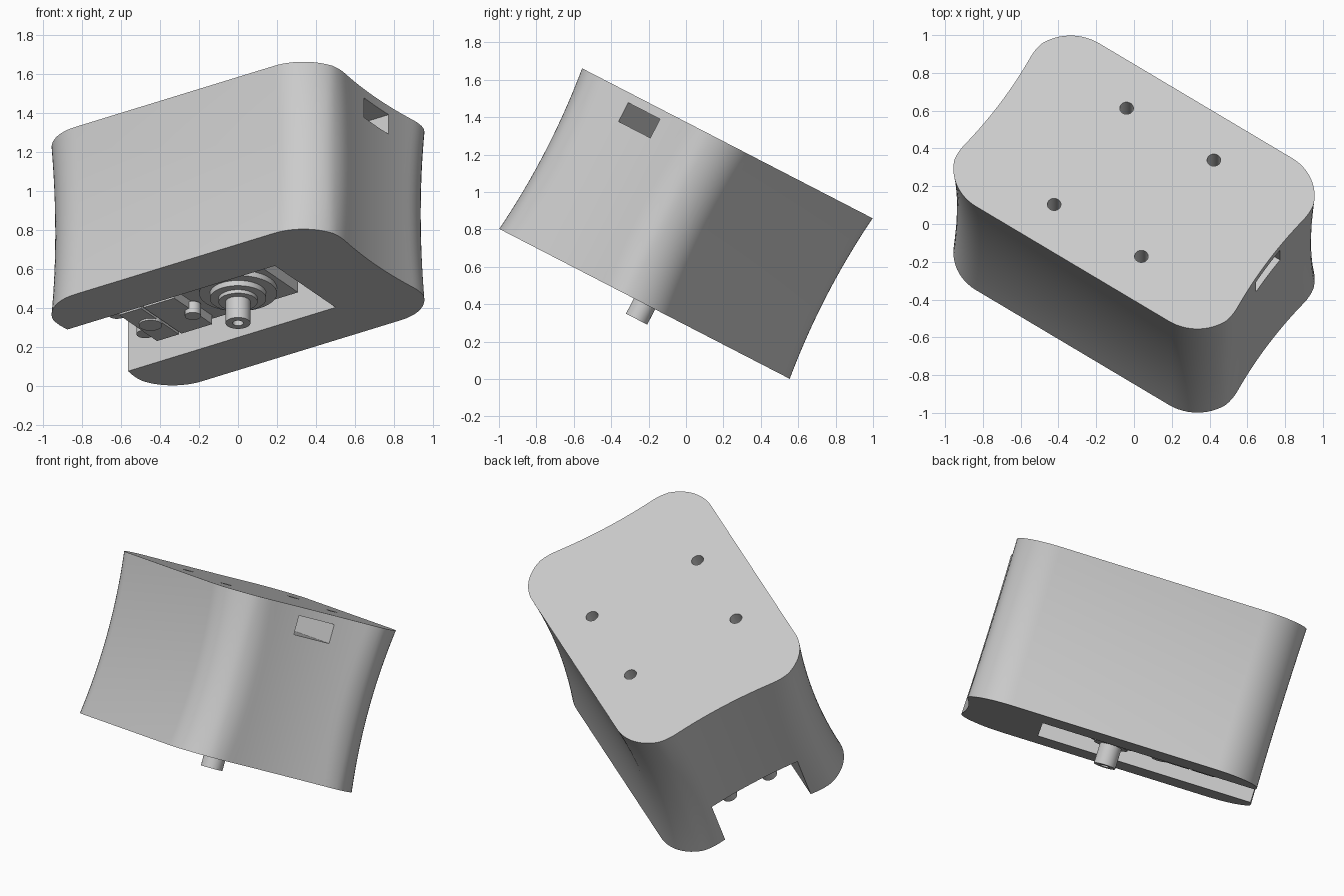
import bpy, bmesh
from math import radians, sin, cos, pi
from mathutils import Matrix, Vector

cube = bpy.data.objects.get("Cube")
if cube:
    bpy.data.objects.remove(cube, do_unlink=True)

grey = bpy.data.materials.new("light_grey")
grey.use_nodes = True
COLOUR = (0.6, 0.6, 0.6, 1)
grey.diffuse_color = COLOUR
grey.node_tree.nodes["Principled BSDF"].inputs["Base Color"].default_value = COLOUR

# Housing sits tilted: local z runs from its open underside to its flat top
POSE = (Matrix.Translation((0, -0.222, 0.402))
        @ Matrix.Rotation(radians(-27.3), 4, 'X')
        @ Matrix.Rotation(radians(-33.8), 4, 'Z'))
A, B, R, H = 0.885, 0.585, 0.27, 0.966
DIP = 0.034


def finish(bm, name):
    bmesh.ops.recalc_face_normals(bm, faces=bm.faces)
    mesh = bpy.data.meshes.new(name)
    bm.to_mesh(mesh)
    bm.free()
    obj = bpy.data.objects.new(name, mesh)
    bpy.context.collection.objects.link(obj)
    mesh.materials.append(grey)
    obj.matrix_world = POSE
    return obj


def box(name, x0, x1, y0, y1, z0, z1):
    bm = bmesh.new()
    mid = Vector((x0 + x1, y0 + y1, z0 + z1)) / 2
    bmesh.ops.create_cube(bm, size=1, matrix=Matrix.Translation(mid)
                          @ Matrix.Diagonal((x1 - x0, y1 - y0, z1 - z0, 1)))
    return finish(bm, name)


def disc(name, x, y, r, z0, z1, sides=40):
    bm = bmesh.new()
    bmesh.ops.create_cone(bm, cap_ends=True, segments=sides, radius1=r, radius2=r,
                          depth=z1 - z0, matrix=Matrix.Translation((x, y, (z0 + z1) / 2)))
    return finish(bm, name)


def activate(obj):
    bpy.ops.object.select_all(action='DESELECT')
    obj.select_set(True)
    bpy.context.view_layer.objects.active = obj


def cut(obj, cutters):
    for cutter in cutters:
        cutter.hide_render = True
        mod = obj.modifiers.new("cut", 'BOOLEAN')
        mod.operation = 'DIFFERENCE'
        mod.solver = 'EXACT'
        mod.object = cutter
        activate(obj)
        bpy.ops.object.modifier_apply(modifier=mod.name)
        bpy.data.objects.remove(cutter, do_unlink=True)


def outline(half_y):
    """Rounded rectangle with hollowed short ends."""
    pts = []
    for k, (sx, sy) in enumerate([(1, 1), (-1, 1), (-1, -1), (1, -1)]):
        for i in range(17):
            t = (k + i / 16) * pi / 2
            pts.append((sx * (A - R) + R * cos(t), sy * (half_y - R) + R * sin(t)))
        if k in (0, 2):
            continue
        # extra points along the short end
        span = half_y - R
        for i in range(1, 16):
            pts.append((sx * A, -sx * span * (-1 + i / 8) * -1))
    out = []
    for x, y in pts:
        dip = DIP * max(0, 1 - (y / 0.42) ** 2)
        out.append((x - dip if x > 0 else x + dip, y))
    return out


# Housing with long sides bowed inwards
bm = bmesh.new()
rings = []
STEPS = 20
for i in range(STEPS + 1):
    t = i / STEPS
    half_y = B - DIP * (1 - (2 * t - 1) ** 2)
    rings.append([bm.verts.new((x, y, t * H)) for x, y in outline(half_y)])
for low, high in zip(rings, rings[1:]):
    for j in range(len(low)):
        k = (j + 1) % len(low)
        bm.faces.new((low[j], low[k], high[k], high[j]))
bm.faces.new(rings[0])
bm.faces.new(rings[-1])
housing = finish(bm, "housing")

# Underside channel, end socket and four screw holes
cutters = [box("channel_cutter", -1.2, 0.415, -0.28, 0.28, -0.2, 0.29),
           box("socket_cutter", 0.35, 1.2, -0.115, 0.115, H - 0.163, H - 0.05)]
for sx in (-1, 1):
    for sy in (-1, 1):
        cutters.append(disc("hole_cutter", sx * 0.278, sy * 0.345, 0.036, H - 0.25, H + 0.1))
cut(housing, cutters)

# Mechanism inside the channel
parts = [housing,
         box("mechanism_body", -0.62, 0.23, -0.21, 0.21, 0.11, 0.29),
         disc("large_flange", 0, 0, 0.2, 0.08, 0.12),
         disc("small_flange", 0, 0, 0.145, 0.05, 0.09),
         disc("collar", 0, 0, 0.1, 0.03, 0.06),
         box("cover_plate", -0.47, -0.28, -0.17, 0.18, 0.06, 0.12),
         box("end_plate", -0.62, -0.485, -0.17, 0.18, 0.06, 0.12),
         disc("plate_pin", -0.285, 0.01, 0.042, 0.035, 0.1),
         disc("plate_boss", -0.54, 0, 0.06, 0.05, 0.1)]
for y in (-0.13, 0.13):
    parts.append(disc("mount_tab", -0.66, y, 0.045, 0.09, 0.15))

# Hollow shaft standing out below the underside
shaft = disc("shaft", 0, 0, 0.064, -0.092, 0.06)
cut(shaft, [disc("bore_cutter", 0, 0, 0.028, -0.2, 0)])
parts.append(shaft)

for obj in parts:
    activate(obj)
    bpy.ops.object.shade_smooth_by_angle(angle=radians(30))
